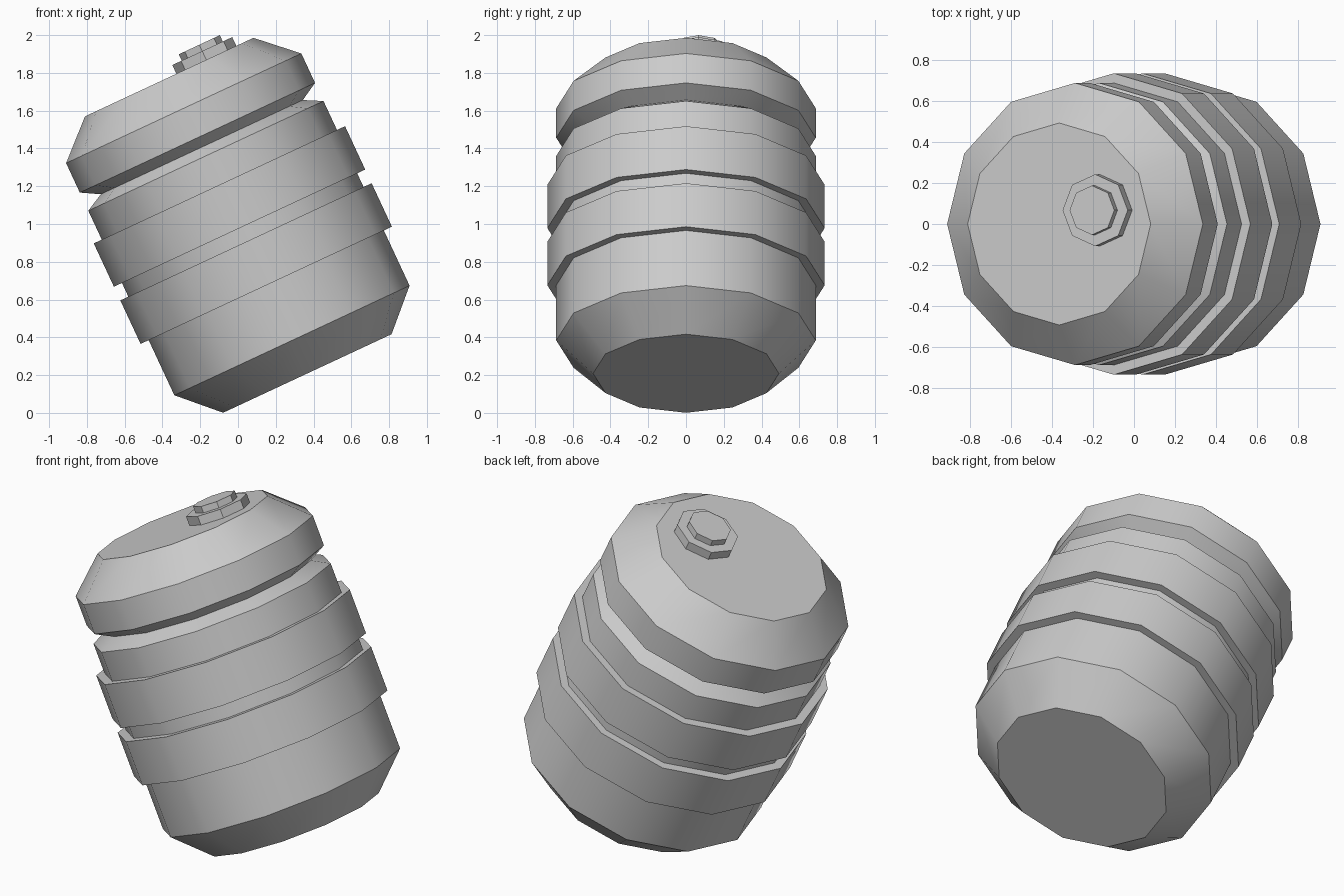
import bpy
import bmesh
from math import radians, cos, sin, tau
from mathutils import Matrix

default = bpy.data.objects.get("Cube")
if default:
    bpy.data.objects.remove(default, do_unlink=True)

# Single grey finish
grey = bpy.data.materials.new("plain grey")
grey.use_nodes = True
colour = (0.6, 0.6, 0.6, 1.0)
grey.diffuse_color = colour
grey.node_tree.nodes["Principled BSDF"].inputs["Base Color"].default_value = colour

# The whole barrel leans toward its right
lean = Matrix.Rotation(radians(-25), 4, 'Y') @ Matrix.Translation((0.421, 0, 0))


def lathe(name, profile, sides, centre=(0, 0), cap_bottom=False, cap_top=False):
    """Spin (radius, height) points around the barrel axis."""
    bm = bmesh.new()
    rings = []
    for r, h in profile:
        rings.append([bm.verts.new((centre[0] + r * cos(tau * i / sides),
                                    centre[1] + r * sin(tau * i / sides), h))
                      for i in range(sides)])
    for low, high in zip(rings, rings[1:]):
        for i in range(sides):
            j = (i + 1) % sides
            bm.faces.new((low[i], low[j], high[j], high[i]))
    if cap_bottom:
        bm.faces.new(rings[0][::-1])
    if cap_top:
        bm.faces.new(rings[-1])
    mesh = bpy.data.meshes.new(name)
    bm.to_mesh(mesh)
    bm.free()
    mesh.materials.append(grey)
    obj = bpy.data.objects.new(name, mesh)
    bpy.context.collection.objects.link(obj)
    obj.matrix_world = lean
    bpy.ops.object.select_all(action='DESELECT')
    obj.select_set(True)
    bpy.context.view_layer.objects.active = obj
    bpy.ops.object.shade_smooth_by_angle(angle=radians(32))
    return obj


# Body with chamfered ends and a V groove below the lid
lathe("barrel_body",
      [(0.492, 0.034), (0.687, 0.227), (0.687, 1.305), (0.59, 1.356),
       (0.687, 1.411), (0.687, 1.583), (0.492, 1.765)],
      12, cap_bottom=True, cap_top=True)

# Raised hoops
for name, bottom, top in (("lower_hoop", 0.549, 0.803), ("upper_hoop", 0.883, 1.136)):
    lathe(name, [(0.68, bottom), (0.734, bottom), (0.734, top), (0.68, top)], 12)

# Stepped bung set off-centre on the lid
lathe("bung", [(0.175, 1.76), (0.175, 1.816), (0.12, 1.816), (0.12, 1.853)],
      8, centre=(0.217, 0.067), cap_top=True)
